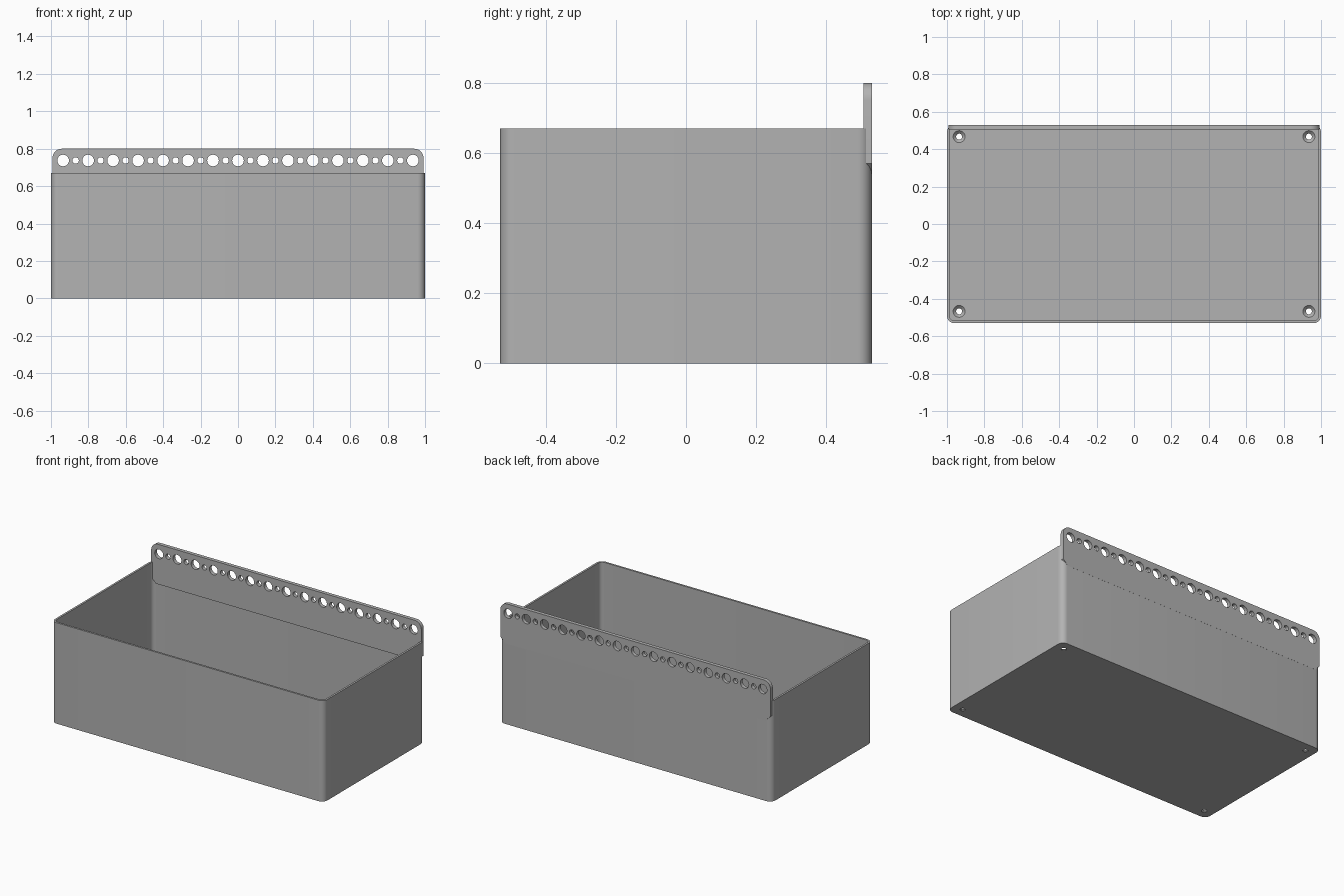
import bpy, bmesh, math
from mathutils import Matrix

cube = bpy.data.objects.get("Cube")
if cube:
    bpy.data.objects.remove(cube, do_unlink=True)

W, D, H = 1.0, 0.53, 0.67      # half width, half depth, wall height
WALL, FLOOR, R = 0.013, 0.02, 0.04
PLATE_W, PLATE_TOP, PLATE_Y = 0.992, 0.8, 0.506

grey = bpy.data.materials.new("light grey plastic")
grey.use_nodes = True
colour = (0.45, 0.45, 0.45, 1)
grey.diffuse_color = colour
grey.node_tree.nodes["Principled BSDF"].inputs["Base Color"].default_value = colour


def make_object(name, bm):
    bmesh.ops.recalc_face_normals(bm, faces=bm.faces)
    mesh = bpy.data.meshes.new(name)
    bm.to_mesh(mesh)
    bm.free()
    mesh.materials.append(grey)
    obj = bpy.data.objects.new(name, mesh)
    bpy.context.collection.objects.link(obj)
    return obj


def arc(cx, cy, r, start, steps=8):
    """Quarter circle of outline points."""
    return [(cx + r * math.cos(start + i * math.pi / 2 / steps),
             cy + r * math.sin(start + i * math.pi / 2 / steps)) for i in range(steps + 1)]


def prism(name, points, low, high, matrix=Matrix()):
    """Outline in xy raised from low to high, then turned by matrix."""
    bm = bmesh.new()
    face = bm.faces.new([bm.verts.new((x, y, low)) for x, y in points])
    raised = bmesh.ops.extrude_face_region(bm, geom=[face])["geom"]
    bmesh.ops.translate(bm, vec=(0, 0, high - low),
                        verts=[v for v in raised if isinstance(v, bmesh.types.BMVert)])
    bm.transform(matrix)
    return make_object(name, bm)


def rounded_box(name, w, d, r, low, high):
    points = []
    for i, (sx, sy) in enumerate([(1, 1), (-1, 1), (-1, -1), (1, -1)]):
        points += arc(sx * (w - r), sy * (d - r), r, i * math.pi / 2)
    return prism(name, points, low, high)


def add_round(bm, r1, r2, depth, matrix, sides=32):
    bmesh.ops.create_cone(bm, cap_ends=True, segments=sides, radius1=r1,
                          radius2=r2, depth=depth, matrix=matrix)


def cut(obj, cutter):
    mod = obj.modifiers.new("cut", 'BOOLEAN')
    mod.operation, mod.solver, mod.object = 'DIFFERENCE', 'EXACT', cutter
    bpy.ops.object.select_all(action='DESELECT')
    bpy.context.view_layer.objects.active = obj
    obj.select_set(True)
    bpy.ops.object.modifier_apply(modifier=mod.name)
    bpy.data.objects.remove(cutter, do_unlink=True)


def smooth(obj):
    bpy.ops.object.select_all(action='DESELECT')
    bpy.context.view_layer.objects.active = obj
    obj.select_set(True)
    bpy.ops.object.shade_smooth_by_angle(angle=math.radians(30))


# Open bin: rounded shell with a thin floor
bin_body = rounded_box("bin_body", W, D, R, 0, H)
cut(bin_body, rounded_box("cavity", W - WALL, D - WALL, R - WALL, FLOOR, H + 0.1))

# Countersunk screw holes in the floor corners
corners = [(sx * 0.935, sy * 0.467) for sx in (-1, 1) for sy in (-1, 1)]
bm = bmesh.new()
for x, y in corners:
    add_round(bm, 0.016, 0.016, 0.1, Matrix.Translation((x, y, 0)))
cut(bin_body, make_object("screw_holes", bm))
bm = bmesh.new()
for x, y in corners:
    add_round(bm, 0.012, 0.036, 0.024, Matrix.Translation((x, y, 0.012)))
cut(bin_body, make_object("countersinks", bm))
smooth(bin_body)

# Hanging plate: rounded top corners, chamfered lower corners
half = [(0.957, 0.535), (PLATE_W, 0.57)] + arc(PLATE_W - 0.05, PLATE_TOP - 0.05, 0.05, 0)
outline = half + [(-x, z) for x, z in reversed(half)]
upright = Matrix.Rotation(math.pi / 2, 4, 'X')
plate = prism("hanging_plate", outline, -D - 0.0005, -PLATE_Y, upright)

# Row of alternating large and small holes
bm = bmesh.new()
for i in range(29):
    r = 0.017 if i % 2 else 0.031
    x = (i - 14) * 0.935 / 14
    add_round(bm, r, r, 0.2, Matrix.Translation((x, D, 0.737)) @ upright)
cut(plate, make_object("plate_holes", bm))
smooth(plate)
